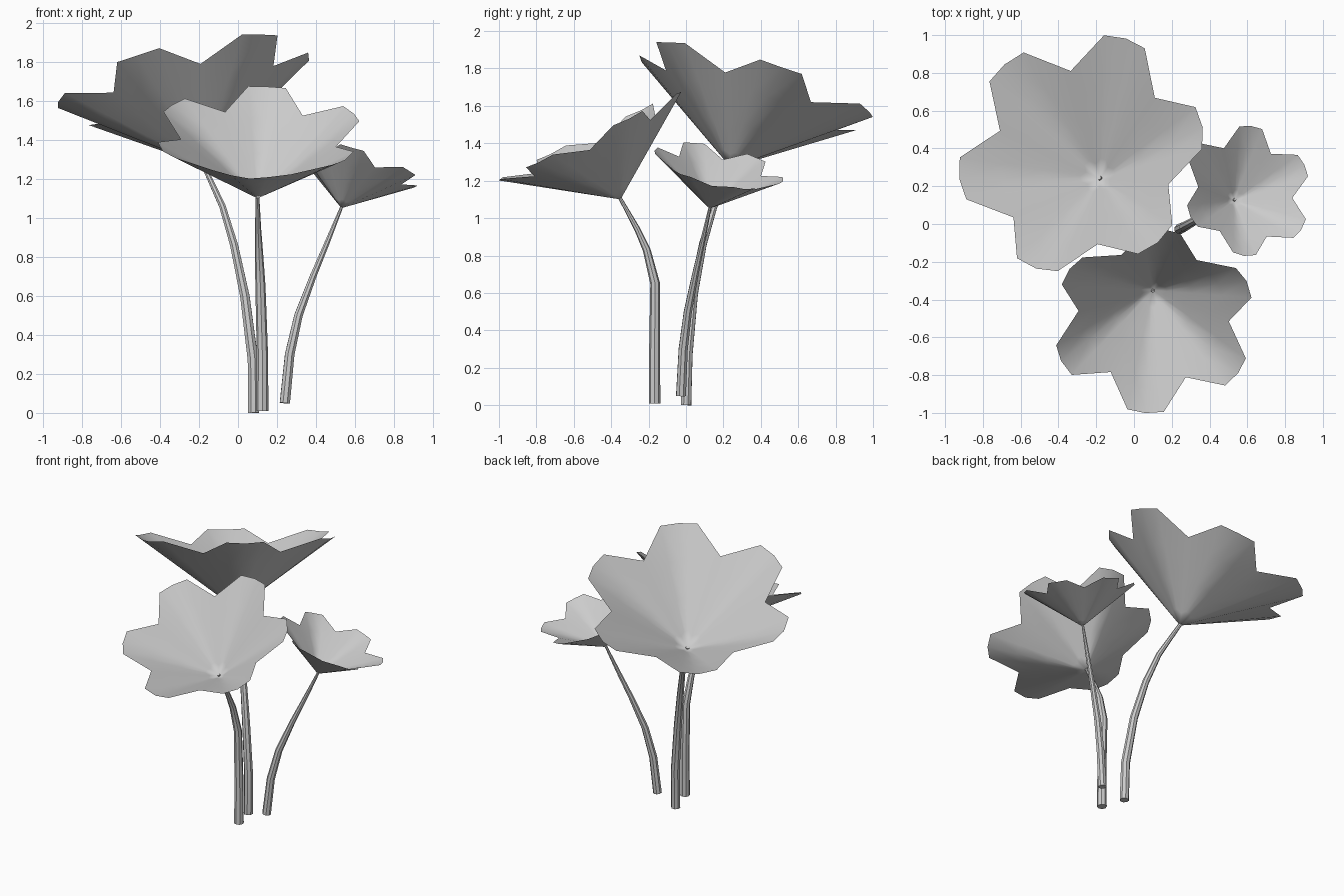
import bpy
import bmesh
from math import radians, sin, cos
from mathutils import Vector, Matrix

cube = bpy.data.objects.get("Cube")
if cube:
    bpy.data.objects.remove(cube)

grey = bpy.data.materials.new("soft_grey")
grey.use_nodes = True
colour = (0.6, 0.6, 0.6, 1)
grey.diffuse_color = colour
grey.node_tree.nodes["Principled BSDF"].inputs["Base Color"].default_value = colour

# One petal's rim, as (angle, radius, height) on a unit flower
PETAL_RIM = [(-30, 0.735, 0.58), (-10.4, 0.985, 0.70), (0, 1.0, 0.69), (10.4, 0.985, 0.70)]
RINGS = [0.14, 0.4, 0.7, 1.0]
PETALS = 6


def smooth(obj, angle):
    bpy.ops.object.select_all(action='DESELECT')
    obj.select_set(True)
    bpy.context.view_layer.objects.active = obj
    bpy.ops.object.shade_smooth_by_angle(angle=radians(angle))


def flower(name, base, centre, tip):
    """Six-petalled funnel from its base, rim centre and one petal tip."""
    base, centre, tip = Vector(base), Vector(centre), Vector(tip)
    z = (centre - base).normalized()
    x = tip - centre
    x = x - z * x.dot(z)
    size = x.length
    x.normalize()
    y = z.cross(x)
    turn = Matrix((x, y, z)).transposed()

    rim = []
    for p in range(PETALS):
        for angle, r, h in PETAL_RIM:
            a = radians(angle + p * 360 / PETALS)
            rim.append(turn @ Vector((r * cos(a), r * sin(a), h)) * size)

    bm = bmesh.new()
    apex = bm.verts.new(base)
    rings = [[bm.verts.new(base + v * t) for v in rim] for t in RINGS]
    n = len(rim)
    for i in range(n):
        j = (i + 1) % n
        bm.faces.new((apex, rings[0][i], rings[0][j]))
        for inner, outer in zip(rings, rings[1:]):
            bm.faces.new((inner[i], outer[i], outer[j], inner[j]))
    mesh = bpy.data.meshes.new(name)
    bm.to_mesh(mesh)
    bm.free()
    mesh.materials.append(grey)
    obj = bpy.data.objects.new(name, mesh)
    bpy.context.collection.objects.link(obj)
    smooth(obj, 40)


def stem(name, path):
    """Tapered tube through (x, y, z, radius) points."""
    curve = bpy.data.curves.new(name, 'CURVE')
    curve.dimensions = '3D'
    curve.bevel_depth = 1
    curve.bevel_resolution = 2
    curve.use_fill_caps = True
    spline = curve.splines.new('POLY')
    spline.points.add(len(path) - 1)
    for point, (px, py, pz, r) in zip(spline.points, path):
        point.co = (px, py, pz, 1)
        point.radius = r
    curve.materials.append(grey)
    obj = bpy.data.objects.new(name, curve)
    bpy.context.collection.objects.link(obj)
    bpy.ops.object.select_all(action='DESELECT')
    obj.select_set(True)
    bpy.context.view_layer.objects.active = obj
    bpy.ops.object.convert(target='MESH')
    smooth(bpy.context.object, 40)


# Flower heads
flower("large_flower", (-0.18, 0.24, 1.27), (-0.28, 0.373, 1.70), (0.125, -0.097, 1.945))
flower("front_flower", (0.10, -0.35, 1.10), (0.105, -0.515, 1.44), (0.06, -1.0, 1.20))
flower("small_flower", (0.53, 0.125, 1.05), (0.60, 0.175, 1.277), (0.295, 0.035, 1.39))

# Stems, from the ground up to just inside each flower
stem("large_flower_stem", [
    (0.08, 0.0, 0.0, 0.03), (0.077, 0.008, 0.27, 0.029), (0.035, 0.04, 0.6, 0.026),
    (-0.02, 0.09, 0.86, 0.022), (-0.08, 0.15, 1.06, 0.018), (-0.184, 0.245, 1.285, 0.012)])
stem("front_flower_stem", [
    (0.125, -0.168, 0.01, 0.031), (0.125, -0.168, 0.3, 0.029), (0.115, -0.165, 0.65, 0.026),
    (0.107, -0.21, 0.83, 0.021), (0.103, -0.26, 0.94, 0.016), (0.1, -0.357, 1.115, 0.009)])
stem("small_flower_stem", [
    (0.24, -0.027, 0.05, 0.028), (0.265, -0.015, 0.3, 0.026), (0.31, 0.01, 0.5, 0.023),
    (0.385, 0.05, 0.7, 0.018), (0.46, 0.09, 0.88, 0.014), (0.535, 0.13, 1.065, 0.008)])
